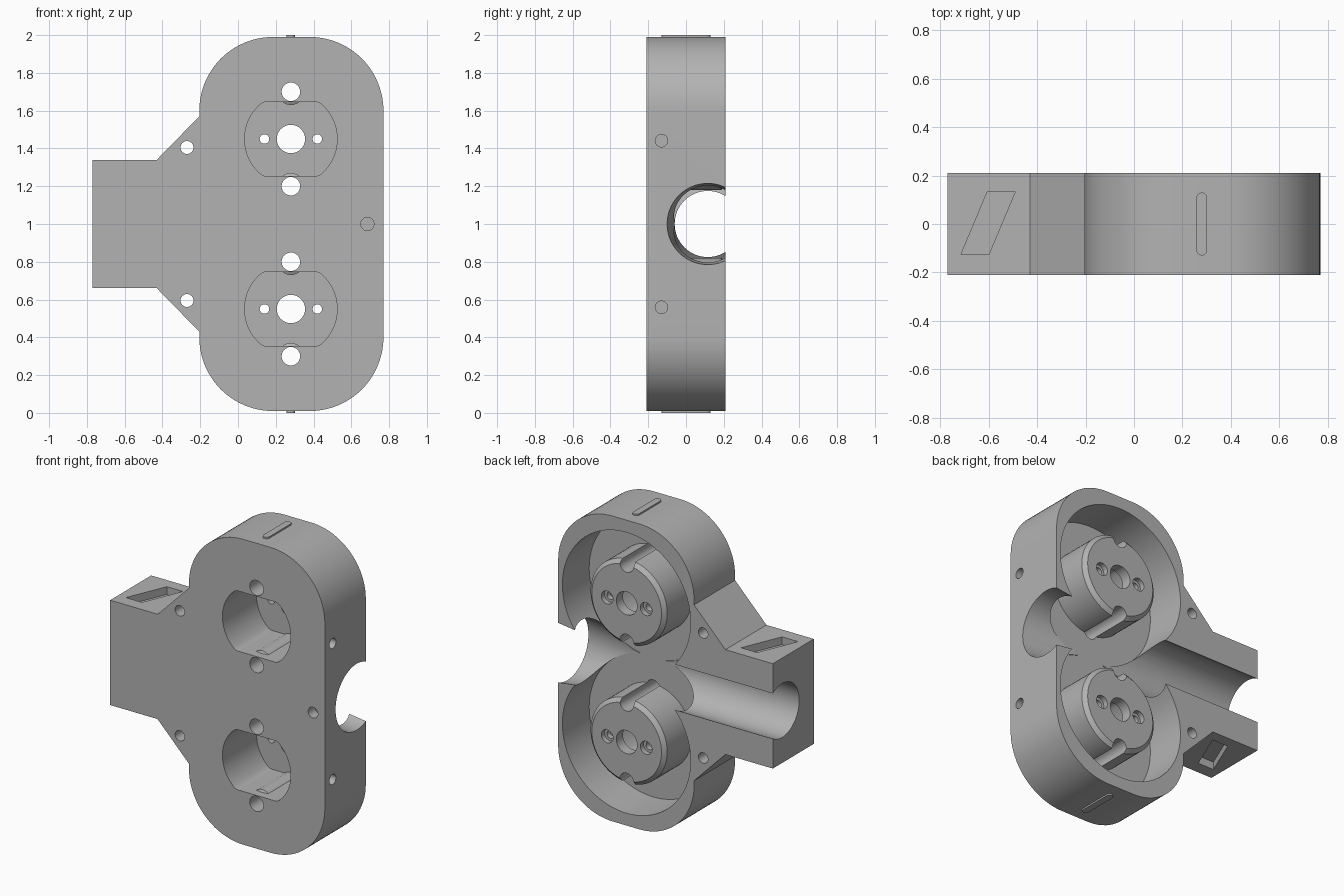
import bpy, bmesh
from math import sin, cos, pi, radians
from mathutils import Vector

if "Cube" in bpy.data.objects:
    bpy.data.objects.remove(bpy.data.objects["Cube"])

grey = bpy.data.materials.new("plain grey")
grey.use_nodes = True
grey.diffuse_color = (0.45, 0.45, 0.45, 1)
grey.node_tree.nodes["Principled BSDF"].inputs["Base Color"].default_value = grey.diffuse_color

FRONT, BACK, FLOOR = -0.21, 0.21, -0.065
CX, CENTRES = 0.28, (0.55, 1.45)
HOLE_OFFSET = 0.25


def place(axis, u, v, w):
    """Put profile coordinates u, v and the distance w along an axis into space."""
    return {"x": (w, u, v), "y": (u, w, v), "z": (u, v, w)}[axis]


def loft(name, axis, rings):
    """Solid through a list of (distance, outline) sections."""
    bm = bmesh.new()
    loops = [[bm.verts.new(place(axis, u, v, w)) for u, v in pts] for w, pts in rings]
    n = len(loops[0])
    for a, b in zip(loops, loops[1:]):
        for i in range(n):
            j = (i + 1) % n
            bm.faces.new((a[i], a[j], b[j], b[i]))
    bm.faces.new(loops[0])
    bm.faces.new(loops[-1])
    bmesh.ops.recalc_face_normals(bm, faces=bm.faces)
    mesh = bpy.data.meshes.new(name)
    bm.to_mesh(mesh)
    bm.free()
    mesh.materials.append(grey)
    obj = bpy.data.objects.new(name, mesh)
    bpy.context.collection.objects.link(obj)
    return obj


def arc(u, v, r, start, end, steps):
    angles = [radians(start + (end - start) * i / steps) for i in range(steps + 1)]
    return [(u + r * cos(a), v + r * sin(a)) for a in angles]


def turned(name, axis, u, v, stations, sides=64):
    """Round solid from (distance, radius) stations."""
    return loft(name, axis, [(w, arc(u, v, r, 0, 360, sides)[:-1]) for w, r in stations])


def prism(name, axis, pts, lo, hi):
    return loft(name, axis, [(lo, pts), (hi, pts)])


def combine(obj, other, operation="DIFFERENCE"):
    """Apply a boolean and discard the tool object."""
    mod = obj.modifiers.new("combine", "BOOLEAN")
    mod.operation, mod.solver, mod.object = operation, "EXACT", other
    bpy.context.view_layer.objects.active = obj
    bpy.ops.object.modifier_apply(modifier=mod.name)
    bpy.data.objects.remove(other)


def drill(axis, u, v, r, lo, hi):
    combine(housing, turned("drill", axis, u, v, [(lo, r), (hi, r)], 32))


# Housing plate: rounded body with a tapered arm on one side
R = 0.39
right, left, low, high = 0.77, -0.205, 0.01, 1.99
outline = (arc(right - R, low + R, R, -90, 0, 20)
           + arc(right - R, high - R, R, 0, 90, 20)
           + arc(left + R, high - R, R, 90, 180, 20)
           + [(left, 1.57), (-0.43, 1.34), (-0.77, 1.34)]
           + [(-0.77, 0.66), (-0.43, 0.66), (left, 0.43)]
           + arc(left + R, low + R, R, 180, 270, 20))
housing = prism("housing", "y", outline, FRONT, BACK)

# Round wells in the back, and the passage that flares at one end
for z in CENTRES:
    combine(housing, turned("well", "y", CX, z, [(FLOOR, 0.46), (0.3, 0.46)], 96))
combine(housing, turned("passage", "x", 0.115, 1.0,
                        [(-0.9, 0.175), (0.42, 0.175), (0.77, 0.215), (0.8, 0.218)]))

for z in CENTRES:
    # Chamfered boss standing in the well
    boss = turned("boss", "y", CX, z, [(-0.12, 0.275), (0.185, 0.275), (BACK - 0.002, 0.25)])
    combine(housing, boss, "UNION")
    # Flat-sided pocket from the front, keeping a ridge along each flat
    pts = [(u, min(max(v, z - 0.195), z + 0.195)) for u, v in arc(CX, z, 0.245, 0, 360, 72)[:-1]]
    pocket = prism("pocket", "y", pts, -0.3, 0.14)
    for s in (-1, 1):
        combine(pocket, turned("ridge", "y", CX, z + s * HOLE_OFFSET,
                               [(-0.16, 0.05), (-0.15, 0.07), (0.3, 0.07)], 32))
    combine(housing, pocket)
    # Centre hole, countersunk screw holes, and grooves down the boss
    drill("y", CX, z, 0.075, 0, 0.3)
    for s in (-1, 1):
        combine(housing, turned("screw_hole", "y", CX + s * 0.14, z,
                                [(0, 0.025), (0.175, 0.025), (0.175001, 0.042), (0.3, 0.042)], 32))
        drill("y", CX, z + s * HOLE_OFFSET, 0.049, -0.3, 0.3)
    # Side screw hole
    drill("x", -0.13, 1 + (z - 1) * 0.98, 0.033, 0.66, 0.9)

# Fixing holes by the arm and the blind front hole
for z in (0.595, 1.405):
    drill("y", -0.27, z, 0.034, -0.3, 0.3)
drill("y", 0.685, 1.0, 0.035, -0.3, -0.14)

# Slanted recesses above and below the arm
slant = [(-0.715, -0.127), (-0.6, -0.127), (-0.49, 0.135), (-0.605, 0.135)]
for lo, hi in ((1.29, 1.4), (0.6, 0.71)):
    combine(housing, prism("recess", "z", slant, lo, hi))

# Rounded marker ribs on the top and bottom
slot = arc(CX, 0.108, 0.022, 0, 180, 12) + arc(CX, -0.108, 0.022, 180, 360, 12)
parts = [housing,
         prism("top_rib", "z", slot, 1.96, 2.0),
         prism("bottom_rib", "z", slot, 0.0, 0.04)]

bpy.ops.object.select_all(action="DESELECT")
for obj in parts:
    obj.select_set(True)
bpy.context.view_layer.objects.active = housing
bpy.ops.object.shade_smooth_by_angle(angle=radians(25))
